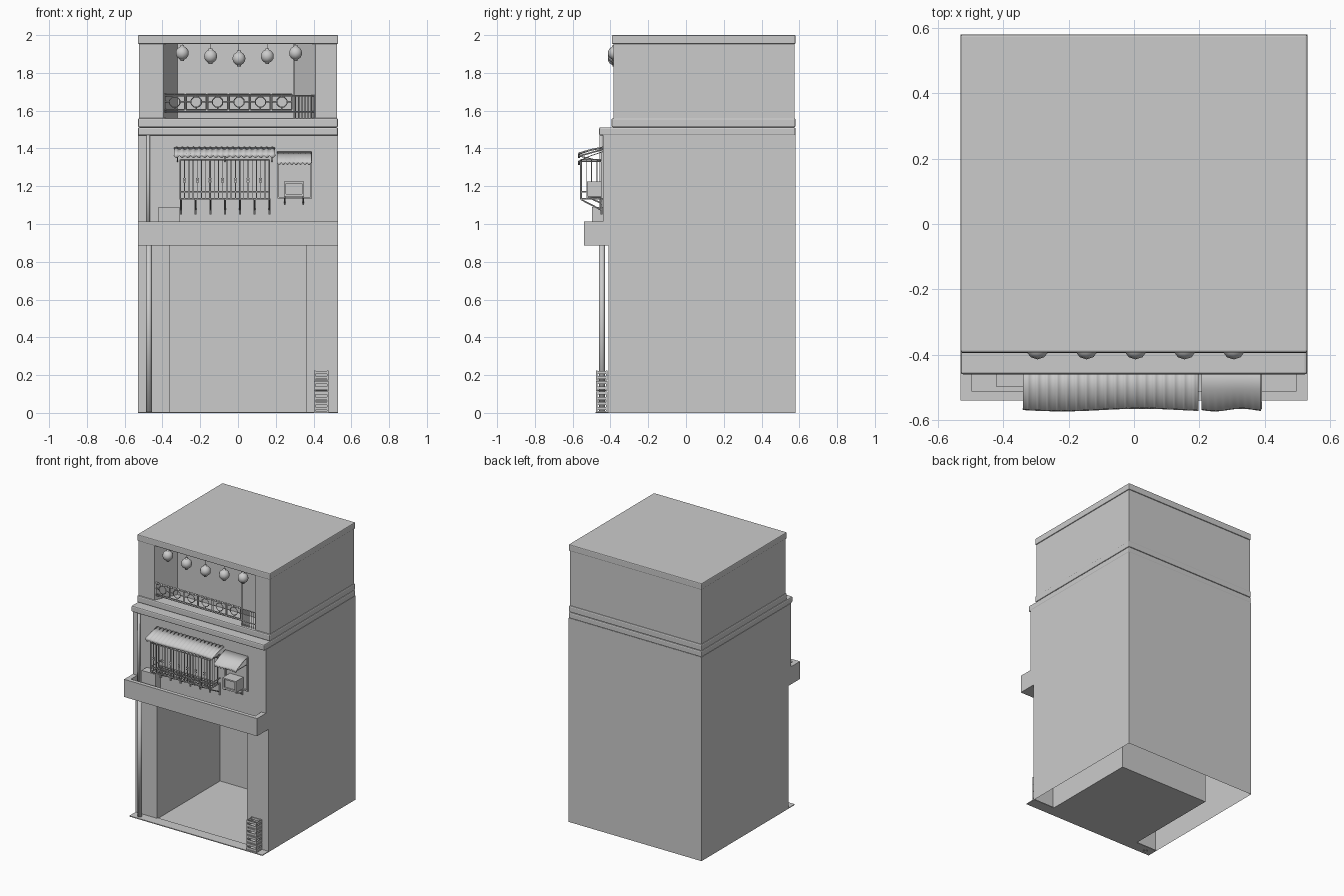
import bpy, bmesh, math
from mathutils import Vector

if "Cube" in bpy.data.objects:
    bpy.data.objects.remove(bpy.data.objects["Cube"])


def finish(name, bm, smooth=False):
    bmesh.ops.recalc_face_normals(bm, faces=bm.faces)
    me = bpy.data.meshes.new(name)
    bm.to_mesh(me)
    bm.free()
    ob = bpy.data.objects.new(name, me)
    bpy.context.collection.objects.link(ob)
    if smooth:
        for p in me.polygons:
            p.use_smooth = True
    return ob


def add_box(bm, x0, x1, y0, y1, z0, z1):
    vs = bmesh.ops.create_cube(bm, size=1)['verts']
    for v in vs:
        v.co = Vector(((x0 + x1) / 2 + v.co.x * (x1 - x0),
                       (y0 + y1) / 2 + v.co.y * (y1 - y0),
                       (z0 + z1) / 2 + v.co.z * (z1 - z0)))


def add_bar(bm, a, b, r=0.003, sides=6):
    a, b = Vector(a), Vector(b)
    d = b - a
    m = d.to_track_quat('Z', 'Y').to_matrix().to_4x4()
    m.translation = (a + b) / 2
    bmesh.ops.create_cone(bm, cap_ends=True, segments=sides, radius1=r, radius2=r,
                          depth=d.length, matrix=m)


def box(name, *d, bevel=0):
    bm = bmesh.new()
    add_box(bm, *d)
    ob = finish(name, bm)
    if bevel:
        mod = ob.modifiers.new('bevel', 'BEVEL')
        mod.width, mod.segments = bevel, 2
    return ob


def storey(name, plan, z0, z1, niche):
    """Wall strip following a closed plan, with a floor and ceiling in its niche."""
    bm = bmesh.new()
    lo = [bm.verts.new((x, y, z0)) for x, y in plan]
    hi = [bm.verts.new((x, y, z1)) for x, y in plan]
    n = len(plan)
    for i in range(n):
        j = (i + 1) % n
        bm.faces.new((lo[i], lo[j], hi[j], hi[i]))
    for ring in (lo, hi):
        bm.faces.new([ring[i] for i in niche])
    return finish(name, bm)


# Ground floor: open-bottomed shell with deep shop niche
storey('ground_floor', [(-.36, -.41), (-.53, -.41), (-.53, .58), (.53, .58), (.53, -.41),
                        (.36, -.41), (.36, .31), (-.36, .31)], 0, .885, (0, 5, 6, 7))
box('door_sill', -.53, .53, -.48, -.40, 0, .006)

# Middle floor
box('middle_floor', -.53, .53, -.44, .58, .885, 1.47)

# Top floor with tapered loggia
W = .524
storey('top_floor', [(-.395, -.385), (-W, -.385), (-W, .574), (W, .574), (W, -.385),
                     (.41, -.385), (.30, -.23), (-.32, -.23)], 1.555, 1.955, (0, 5, 6, 7))
box('lower_cornice', -.53, .53, -.46, .58, 1.468, 1.512, bevel=.008)
box('upper_cornice', -.53, .53, -.395, .58, 1.512, 1.56, bevel=.008)
box('roof_slab', -.53, .53, -.393, .58, 1.953, 2.0, bevel=.006)

# Ledge trough above the shop
bm = bmesh.new()
add_box(bm, -.53, .53, -.54, -.44, .885, .925)
add_box(bm, -.53, .53, -.54, -.512, .925, 1.012)
for s in (-1, 1):
    add_box(bm, *sorted((s * .53, s * .495)), -.512, -.44, .925, 1.012)
finish('ledge_trough', bm)
box('planter_box', -.42, -.31, -.498, -.44, .925, 1.09)

# Drain pipes
bm = bmesh.new()
add_bar(bm, (-.472, -.445, 0), (-.472, -.445, .89), .016, 12)
add_bar(bm, (-.475, -.45, .92), (-.475, -.45, 1.47), .009, 12)
finish('drain_pipes', bm, True)
bpy.context.view_layer.objects.active = bpy.data.objects['drain_pipes']

# Crate stack
bm = bmesh.new()
for k in range(4):
    z = .006 + k * .055
    x0, x1, y0, y1 = .402, .48, -.477, -.415
    add_box(bm, x0, x1, y0, y1, z, z + .005)
    for h in (.008, .036):
        add_box(bm, x0, x1, y0, y0 + .005, z + h, z + h + .016)
        add_box(bm, x0, x1, y1 - .005, y1, z + h, z + h + .016)
        add_box(bm, x0, x0 + .005, y0, y1, z + h, z + h + .016)
        add_box(bm, x1 - .005, x1, y0, y1, z + h, z + h + .016)
    for x in (x0, x1 - .008):
        for y in (y0, y1 - .008):
            add_box(bm, x, x + .008, y, y + .008, z, z + .053)
finish('crate_stack', bm)


# Scalloped awnings
def awning(name, x0, x1, zb, zf, fringe, scallops, wave):
    bm = bmesh.new()
    n = scallops * 6
    rows = []
    for r, (y, z) in enumerate([(-.44, zb), (-.505, (zb + zf) / 2 + .003), (-.566, zf), (-.569, zf - fringe)]):
        row = []
        for i in range(n + 1):
            t = i / n
            ph = math.pi * scallops * t
            dz = -wave * abs(math.cos(ph)) if r < 3 else -.012 * abs(math.sin(ph))
            dy = -.004 * math.sin(7 * t) if r >= 2 else 0
            row.append(bm.verts.new((x0 + (x1 - x0) * t, y + dy, z + dz)))
        rows.append(row)
    for a, b in zip(rows, rows[1:]):
        for i in range(n):
            bm.faces.new((a[i], a[i + 1], b[i + 1], b[i]))
    ob = finish(name, bm, True)
    ob.modifiers.new('thickness', 'SOLIDIFY').thickness = .004


awning('large_awning', -.34, .197, 1.41, 1.378, .016, 18, .006)
awning('small_awning', .206, .388, 1.385, 1.335, .010, 8, .0)

# Window cage with lattice floor, ornaments and brackets
bm = bmesh.new()
X0, X1, YF, YB = -.305, .165, -.556, -.44
for z in (1.133, 1.17, 1.34):
    add_bar(bm, (X0, YF, z), (X1, YF, z), .004)
    for x in (X0, X1):
        add_bar(bm, (x, YF, z), (x, YB, z), .004)
for i in range(22):
    x = X0 + (X1 - X0) * i / 21
    add_bar(bm, (x, YF, 1.13), (x, YF, 1.34), .005 if i % 7 == 0 else .0025)
    add_bar(bm, (x, YF, 1.133), (x, YB, 1.133), .0025)
    if i % 3 == 1:
        for z in (1.225, 1.24):
            add_box(bm, x - .008, x + .008, YF - .002, YF + .002, z - .004, z + .004)
for y in (-.528, -.5, -.47):
    add_bar(bm, (X0, y, 1.133), (X1, y, 1.133), .0025)
    for x in (X0, X1):
        add_bar(bm, (x, y, 1.133), (x, y, 1.34), .0025)
for i in range(7):
    x = -.302 + i * .078
    add_bar(bm, (x, YF, 1.13), (x, -.45, 1.075), .004)
    add_bar(bm, (x, -.447, 1.05), (x, -.447, 1.135), .006)
for x in (-.32, -.07, .18):
    add_bar(bm, (x, -.565, 1.36), (x, YB, 1.395), .004)
    add_bar(bm, (x, -.565, 1.36), (x, YB, 1.33), .003)
finish('window_cage', bm)

# Air conditioner, its frame and brackets
bm = bmesh.new()
add_box(bm, .243, .35, -.515, -.44, 1.145, 1.225)
finish('cooler_box', bm)
bm = bmesh.new()
for x0, x1, z0, z1 in ((.243, .35, 1.215, 1.225), (.243, .35, 1.145, 1.158),
                       (.243, .255, 1.158, 1.215), (.338, .35, 1.158, 1.215)):
    add_box(bm, x0, x1, -.525, -.515, z0, z1)
finish('cooler_rim', bm)
bm = bmesh.new()
for x in (.212, .388):
    add_box(bm, x - .004, x + .004, -.45, -.44, 1.135, 1.38)
    add_bar(bm, (x, -.565, 1.33), (x, -.44, 1.33), .003)
add_box(bm, .212, .388, -.45, -.44, 1.135, 1.143)
for x in (.247, .346):
    add_bar(bm, (x, -.447, 1.10), (x, -.447, 1.145), .005)
    add_bar(bm, (x, -.52, 1.142), (x, -.447, 1.11), .004)
    add_bar(bm, (x, -.52, 1.142), (x, -.44, 1.142), .004)
finish('cooler_brackets', bm)

# Loggia railing: six fretwork panels, then plain bars
bm = bmesh.new()
Y = -.38
for k in range(6):
    x0 = -.388 + k * .1135
    x1, z0, z1 = x0 + .106, 1.605, 1.687
    cx, cz = (x0 + x1) / 2, (z0 + z1) / 2
    for a, b in (((x0, z0), (x1, z0)), ((x0, z1), (x1, z1)), ((x0, z0), (x0, z1)), ((x1, z0), (x1, z1)),
                 ((x0, cz), (cx - .027, cz)), ((cx + .027, cz), (x1, cz)),
                 ((cx, z0), (cx, cz - .027)), ((cx, cz + .027), (cx, z1))):
        add_bar(bm, (a[0], Y, a[1]), (b[0], Y, b[1]), .004, 4)
    ring = [(cx + .029 * math.cos(i * math.pi / 4 + .39), Y, cz + .029 * math.sin(i * math.pi / 4 + .39))
            for i in range(8)]
    for i in range(8):
        add_bar(bm, ring[i], ring[(i + 1) % 8], .003, 4)
for i in range(7):
    x = .305 + i * .0165
    add_bar(bm, (x, Y, 1.56), (x, Y, 1.68), .003, 4)
for z in (1.595, 1.68):
    add_bar(bm, (-.39, Y, z), (.41, Y, z), .004, 4)
finish('loggia_railing', bm)

# Lanterns and the post
bm = bmesh.new()
for i in range(5):
    x, z = -.295 + .15 * i, (1.905, 1.888, 1.876, 1.888, 1.905)[i]
    vs = bmesh.ops.create_uvsphere(bm, u_segments=10, v_segments=8, radius=.036)['verts']
    bmesh.ops.translate(bm, verts=vs, vec=(x, -.378, z))
    add_bar(bm, (x, -.378, z - .042), (x, -.378, z + .042), .01, 8)
    add_bar(bm, (x, -.378, z), (x, -.378, 1.955), .0015, 4)
finish('lanterns', bm, True)
bm = bmesh.new()
add_bar(bm, (.296, -.378, 1.56), (.296, -.378, 1.955), .004)
finish('loggia_post', bm)
